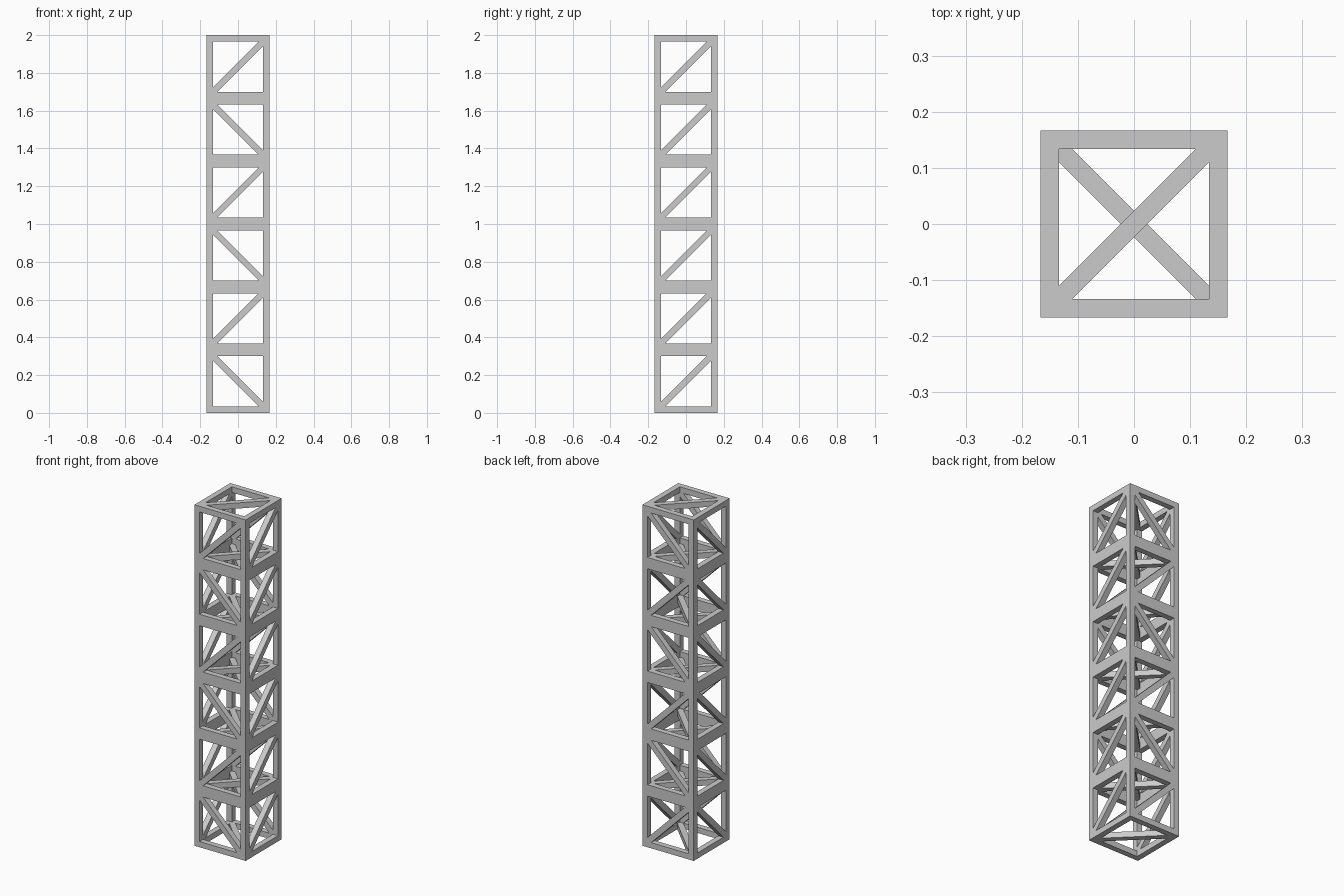
import bpy, bmesh
from mathutils import Matrix, Vector

if "Cube" in bpy.data.objects:
    bpy.data.objects.remove(bpy.data.objects["Cube"])

H = 1 / 3          # cell size
T = H / 10         # bar thickness
R = H / 2          # outer half width
A = R - T          # inner half width
D = T / 2 ** 0.5   # half bar width measured along the frame
C = R - T / 2      # bar centre line


def finish(name, bm):
    bmesh.ops.recalc_face_normals(bm, faces=bm.faces)
    me = bpy.data.meshes.new(name)
    bm.to_mesh(me)
    bm.free()
    bpy.context.collection.objects.link(bpy.data.objects.new(name, me))


def box(bm, centre, size):
    m = Matrix.Translation(centre) @ Matrix.Diagonal((*size, 1))
    bmesh.ops.create_cube(bm, size=1, matrix=m)


def brace(bm, centre, u, v, slope):
    """Flat diagonal bar fitted in a square opening spanned by axes u and v."""
    u, v, c = Vector(u) * slope, Vector(v), Vector(centre)
    n = u.cross(v) * T
    outline = [(-A, -A), (-A + D, -A), (A, A - D), (A, A), (A - D, A), (-A, -A + D)]
    f = bm.faces.new([bm.verts.new(c + u * p + v * q - n / 2) for p, q in outline])
    ext = bmesh.ops.extrude_face_region(bm, geom=[f], use_keep_orig=True)
    bmesh.ops.translate(bm, vec=n, verts=[g for g in ext["geom"] if isinstance(g, bmesh.types.BMVert)])


X, Y, Z = (1, 0, 0), (0, 1, 0), (0, 0, 1)

# Four corner posts
bm = bmesh.new()
for sx in (-1, 1):
    for sy in (-1, 1):
        box(bm, (sx * C, sy * C, 1), (T, T, 2))
finish("corner_posts", bm)

# Horizontal rails: single at the ends, double where cells meet
bm = bmesh.new()
for i in range(7):
    lo, hi = max(0, i * H - T), min(2, i * H + T)
    z, h = (lo + hi) / 2, hi - lo
    for s in (-1, 1):
        box(bm, (0, s * C, z), (2 * A, T, h))
        box(bm, (s * C, 0, z), (T, 2 * A, h))
finish("horizontal_rails", bm)

# Diagonals on all six faces of each cell, every other cell mirrored in x
for i in range(6):
    bm = bmesh.new()
    z = (i + 0.5) * H
    slope = 1 if i % 2 else -1
    for s in (-1, 1):
        brace(bm, (0, s * C, z), X, Z, slope)
        brace(bm, (s * C, 0, z), Y, Z, 1)
        brace(bm, (0, 0, z + s * C), X, Y, slope)
    finish(f"cell_braces_{i + 1}", bm)
